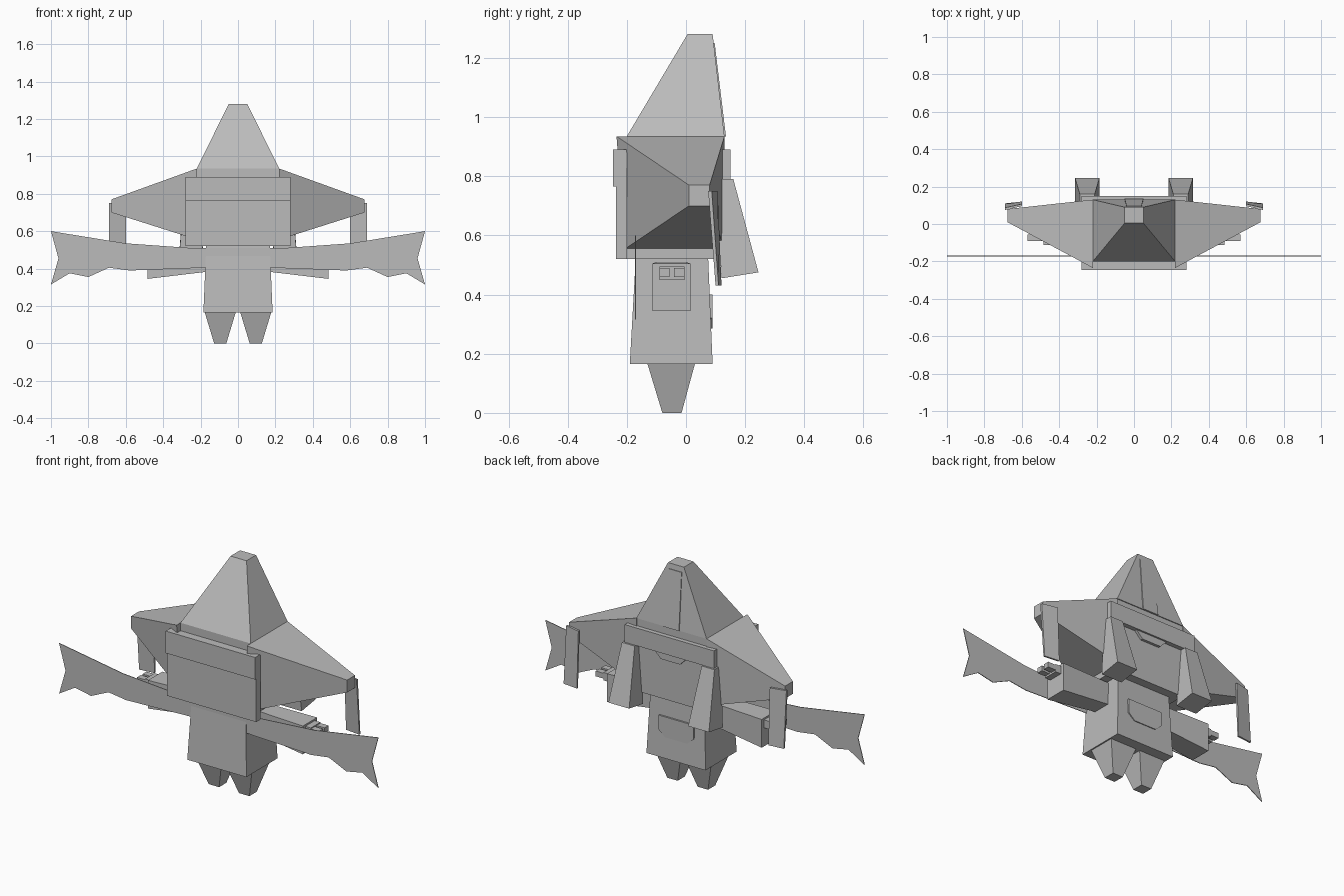
import bpy
import bmesh

default_cube = bpy.data.objects.get("Cube")
if default_cube:
    bpy.data.objects.remove(default_cube, do_unlink=True)

shade = .5
grey = bpy.data.materials.new("plain_grey")
grey.use_nodes = True
grey.diffuse_color = (shade, shade, shade, 1)
grey.node_tree.nodes["Principled BSDF"].inputs["Base Color"].default_value = grey.diffuse_color


def loft(name, start, end, mirrored=False):
    """Solid between two matching outlines, optionally repeated on the other side."""
    bm = bmesh.new()
    first = [bm.verts.new(point) for point in start]
    last = [bm.verts.new(point) for point in end]
    bm.faces.new(first)
    bm.faces.new(reversed(last))
    for i in range(len(first)):
        bm.faces.new((first[i], first[i - 1], last[i - 1], last[i]))
    bmesh.ops.recalc_face_normals(bm, faces=bm.faces)
    mesh = bpy.data.meshes.new(name)
    bm.to_mesh(mesh)
    bm.free()
    mesh.materials.append(grey)
    part = bpy.data.objects.new(name, mesh)
    bpy.context.collection.objects.link(part)
    if mirrored:
        part.modifiers.new("other_side", "MIRROR")


def level(z, width, front, back, x=0, tilt=0, skew=0):
    """Flat rectangle; tilt lifts its back edge, skew pulls its outer edge forward."""
    inner, outer = x - width / 2, x + width / 2
    return [(inner, front, z), (outer, front - skew, z),
            (outer, back - skew, z + tilt), (inner, back, z + tilt)]


def section(x, front, back, low, high, lean=0):
    """Upright rectangle facing sideways; lean pulls its top front edge forward."""
    return [(x, front, low), (x, back, low), (x, back, high), (x, front - lean, high)]


def plate(name, width, front, back, low, high):
    loft(name, level(low, width, front, back), level(high, width, front, back))


def bar(name, front, back, low, high, inner, outer):
    loft(name, section(inner, front, back, low, high),
         section(outer, front, back, low, high), mirrored=True)


# Shared heights and widths
waist = .52
chest_top = .935
chest_width = .44
plate_width = .56
plate_top = .89
plate_seam = .765
hip = .165

# Chest and the tall pointed top
plate("chest", chest_width, front=-.2, back=.125, low=waist, high=chest_top)
loft("peak", level(chest_top, chest_width, front=-.2, back=.13),
     level(z=1.28, width=.1, front=.005, back=.09))
loft("peak_spine", level(chest_top, width=.1, front=.1, back=.135),
     level(z=1.25, width=.08, front=.08, back=.097))

# Chest plates, front and back
plate("front_upper_plate", plate_width, front=-.247, back=-.2, low=plate_seam, high=plate_top)
plate("front_lower_plate", plate_width, front=-.237, back=-.2, low=waist, high=plate_seam)
plate("back_plate", plate_width, front=.12, back=.15, low=.79, high=plate_top)
loft("back_collar", level(z=.75, width=.12, front=.1, back=.14),
     level(z=.79, width=.2, front=.1, back=.14))

# Pyramid shoulders with flaps hanging from their tips
loft("shoulder", section(chest_width / 2, front=-.205, back=.13, low=.555, high=chest_top, lean=.03),
     section(x=.677, front=.01, back=.08, low=.7, high=.77), mirrored=True)
loft("shoulder_flap", level(z=.75, width=.09, front=.095, back=.107, x=.645, skew=.02),
     level(z=.43, width=.09, front=.11, back=.12, x=.645, skew=.01), mirrored=True)

# Tilted tapered thrusters on the back
loft("back_thruster", level(z=.79, width=.08, front=.1, back=.16, x=.25),
     level(z=.455, width=.13, front=.12, back=.245, x=.25, tilt=.02), mirrored=True)

# Torso with a back pouch that has cut lower corners
loft("torso", level(hip, width=.37, front=-.19, back=.09),
     level(waist, width=.34, front=-.17, back=.075))
pouch_half = [(.11, .4), (.11, .32), (.07, .285)]
pouch = pouch_half + [(-x, z) for x, z in reversed(pouch_half)]
loft("back_pouch", [(x, .06, z) for x, z in pouch], [(x, .09, z) for x, z in pouch])

# Legs
loft("leg", level(hip, width=.165, front=-.13, back=.03, x=.095),
     level(z=0, width=.065, front=-.08, back=-.015, x=.095), mirrored=True)

# Arms with stepped hands
loft("arm", section(x=.15, front=-.1, back=0, low=.385, high=.51),
     section(x=.485, front=-.113, back=.015, low=.345, high=.505), mirrored=True)
bar("palm", front=-.09, back=-.005, low=.45, high=.495, inner=.47, outer=.52)
for name, front in (("front_finger", -.09), ("back_finger", -.04)):
    bar(name, front, front + .035, low=.46, high=.49, inner=.5, outer=.57)

# Thin wide blade across the front with notched, ragged tips
blade_top = [(.25, .51), (.6, .535), (1, .6)]
blade_bottom = [(.96, .455), (1, .315), (.9, .375), (.8, .355), (.69, .405), (.58, .39), (.17, .405)]
blade_half = blade_top + blade_bottom
blade = blade_half + [(-x, z) for x, z in reversed(blade_half)]
blade_front, blade_back = -.173, -.169
loft("front_blade", [(x, blade_front, z) for x, z in blade], [(x, blade_back, z) for x, z in blade])
